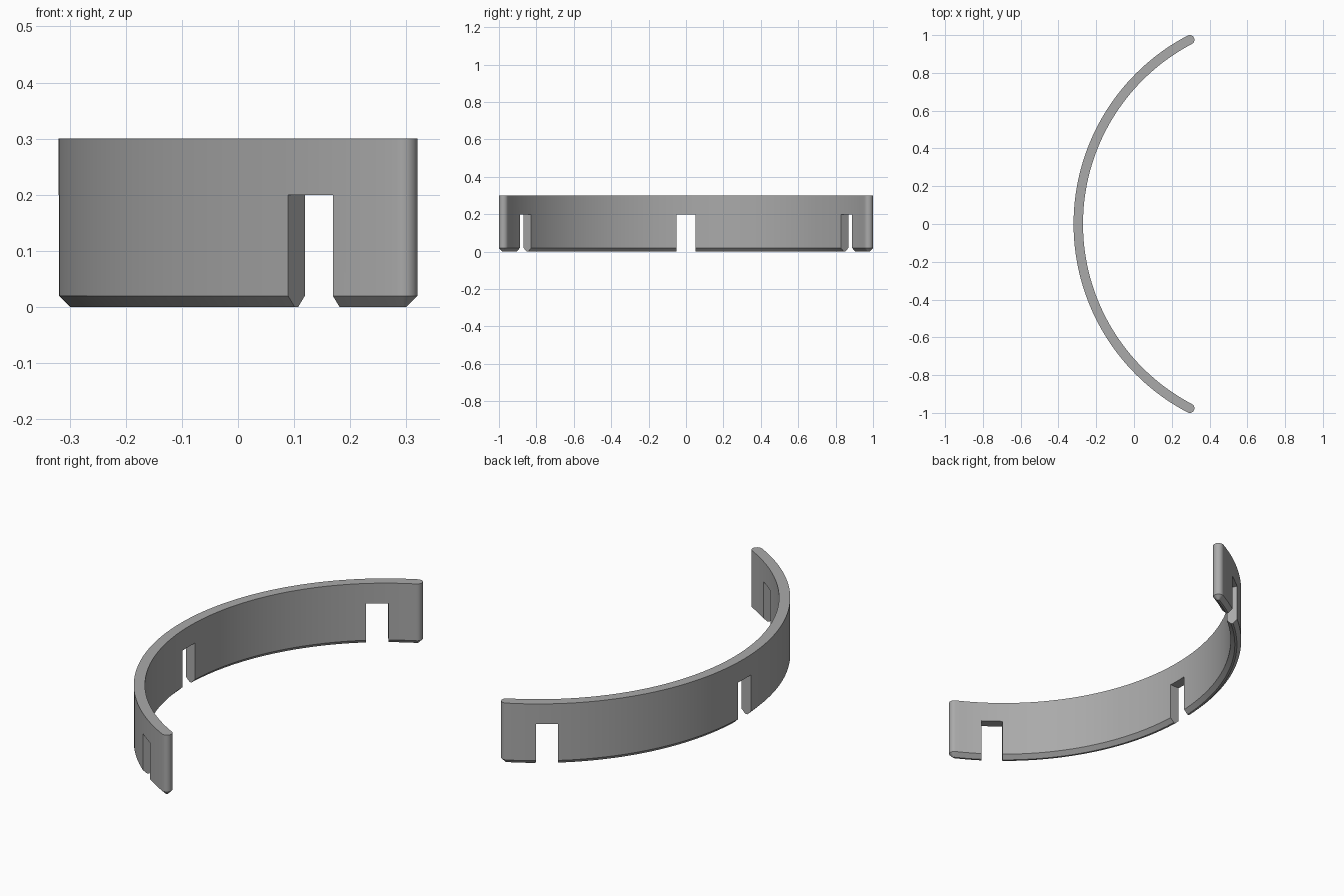
import bpy, bmesh, math
from mathutils import Matrix

cube = bpy.data.objects.get("Cube")
if cube:
    bpy.data.objects.remove(cube, do_unlink=True)

CENTRE_X, RADIUS = 0.806, 1.101      # arc centre and centreline radius
SPAN = math.radians(62.35)           # half angle of the arc
HALF, HEIGHT, CHAMFER = 0.025, 0.3, 0.02
SEGS, CAP = 72, 12

grey = bpy.data.materials.new("mid_grey")
grey.use_nodes = True
colour = (0.4, 0.4, 0.4, 1)
grey.diffuse_color = colour
grey.node_tree.nodes["Principled BSDF"].inputs["Base Color"].default_value = colour


def point(angle, radius):
    return CENTRE_X - radius * math.cos(angle), radius * math.sin(angle)


def outline(w):
    """Curved band with round ends, half width w."""
    pts = [point(SPAN * (2 * i / SEGS - 1), RADIUS + w) for i in range(SEGS + 1)]
    for side in (1, -1):
        cx, cy = point(side * SPAN, RADIUS)
        start = math.pi - SPAN if side > 0 else SPAN
        for i in range(1, CAP):
            a = start - math.pi * i / CAP
            pts.append((cx + w * math.cos(a), cy + w * math.sin(a)))
        if side > 0:
            pts += [point(SPAN * (1 - 2 * i / SEGS), RADIUS - w) for i in range(SEGS + 1)]
    return pts


# Curved band with a chamfered foot
bm = bmesh.new()
rings = [[bm.verts.new((x, y, z)) for x, y in outline(w)]
         for w, z in ((HALF - CHAMFER, 0), (HALF, CHAMFER), (HALF, HEIGHT))]
for low, high in zip(rings, rings[1:]):
    for i in range(len(low)):
        bm.faces.new((low[i - 1], low[i], high[i], high[i - 1]))
bm.faces.new(rings[0])
bm.faces.new(rings[-1])
bmesh.ops.recalc_face_normals(bm, faces=bm.faces)
mesh = bpy.data.meshes.new("curved_band")
bm.to_mesh(mesh)
bm.free()
mesh.materials.append(grey)
band = bpy.data.objects.new("curved_band", mesh)
bpy.context.collection.objects.link(band)

# Three slots open at the foot
bm = bmesh.new()
for degrees in (-53, 0, 53):
    a = math.radians(degrees)
    x, y = point(a, RADIUS)
    bmesh.ops.create_cube(bm, size=1, matrix=Matrix.Translation((x, y, 0.05))
                          @ Matrix.Rotation(-a, 4, "Z")
                          @ Matrix.Diagonal((0.2, 0.1, 0.3, 1)))
mesh = bpy.data.meshes.new("slot_cutter")
bm.to_mesh(mesh)
bm.free()
mesh.materials.append(grey)
cutter = bpy.data.objects.new("slot_cutter", mesh)
cutter.hide_render = True
bpy.context.collection.objects.link(cutter)

bpy.ops.object.select_all(action="DESELECT")
band.select_set(True)
bpy.context.view_layer.objects.active = band
cut = band.modifiers.new("slots", "BOOLEAN")
cut.object = cutter
cut.solver = "EXACT"
bpy.ops.object.modifier_apply(modifier=cut.name)
bpy.data.objects.remove(cutter, do_unlink=True)
bpy.ops.object.shade_smooth_by_angle(angle=math.radians(30))
